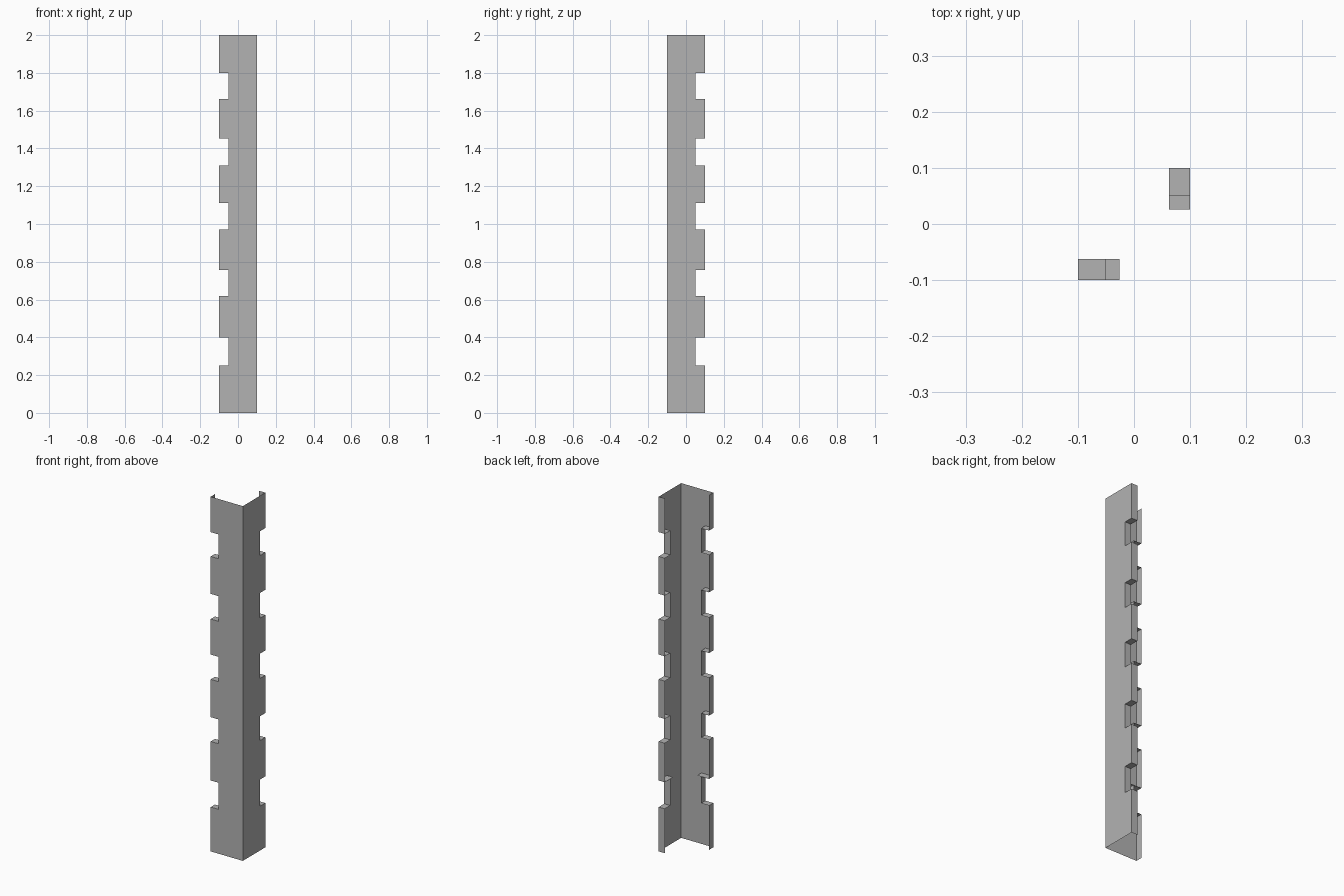
import bpy, bmesh

if "Cube" in bpy.data.objects:
    bpy.data.objects.remove(bpy.data.objects["Cube"])

H = 0.1          # half width of the corner
LIP = -0.0625    # inner edge of the folded returns
NOTCH = -0.051   # depth of the notches
DEEP = -0.026    # the lowest tooth's underside reaches further in
NOTCHES = [(0.25, 0.40), (0.62, 0.757), (0.97, 1.11), (1.31, 1.452), (1.663, 1.80)]

grey = bpy.data.materials.new("plain grey")
grey.diffuse_color = (0.45, 0.45, 0.45, 1)
grey.use_nodes = True
grey.node_tree.nodes["Principled BSDF"].inputs["Base Color"].default_value = grey.diffuse_color


def build_leaf(name, swap):
    """One notched sheet with folded returns; swap reflects it about the corner diagonal."""
    bm = bmesh.new()

    def quad(*pts):
        if swap:
            pts = [(-y, -x, z) for x, y, z in reversed(pts)]
        bm.faces.new([bm.verts.new(p) for p in pts])

    # bands of wall, alternating tooth and notch
    levels = [0.0] + [z for n in NOTCHES for z in n] + [2.0]
    for i, (a, b) in enumerate(zip(levels, levels[1:])):
        x = NOTCH if i % 2 else -H
        quad((x, -H, a), (H, -H, a), (H, -H, b), (x, -H, b))
        quad((x, LIP, a), (x, -H, a), (x, -H, b), (x, LIP, b))

    # ledges above and below each notch
    for i, (a, b) in enumerate(NOTCHES):
        quad((-H, -H, a), (NOTCH, -H, a), (NOTCH, LIP, a), (-H, LIP, a))
        e = DEEP if i == 0 else NOTCH
        quad((-H, LIP, b), (e, LIP, b), (e, -H, b), (-H, -H, b))

    bmesh.ops.remove_doubles(bm, verts=bm.verts, dist=1e-5)
    me = bpy.data.meshes.new(name)
    bm.to_mesh(me)
    bm.free()
    me.materials.append(grey)
    bpy.context.collection.objects.link(bpy.data.objects.new(name, me))


build_leaf("front_leaf", False)
build_leaf("right_leaf", True)
